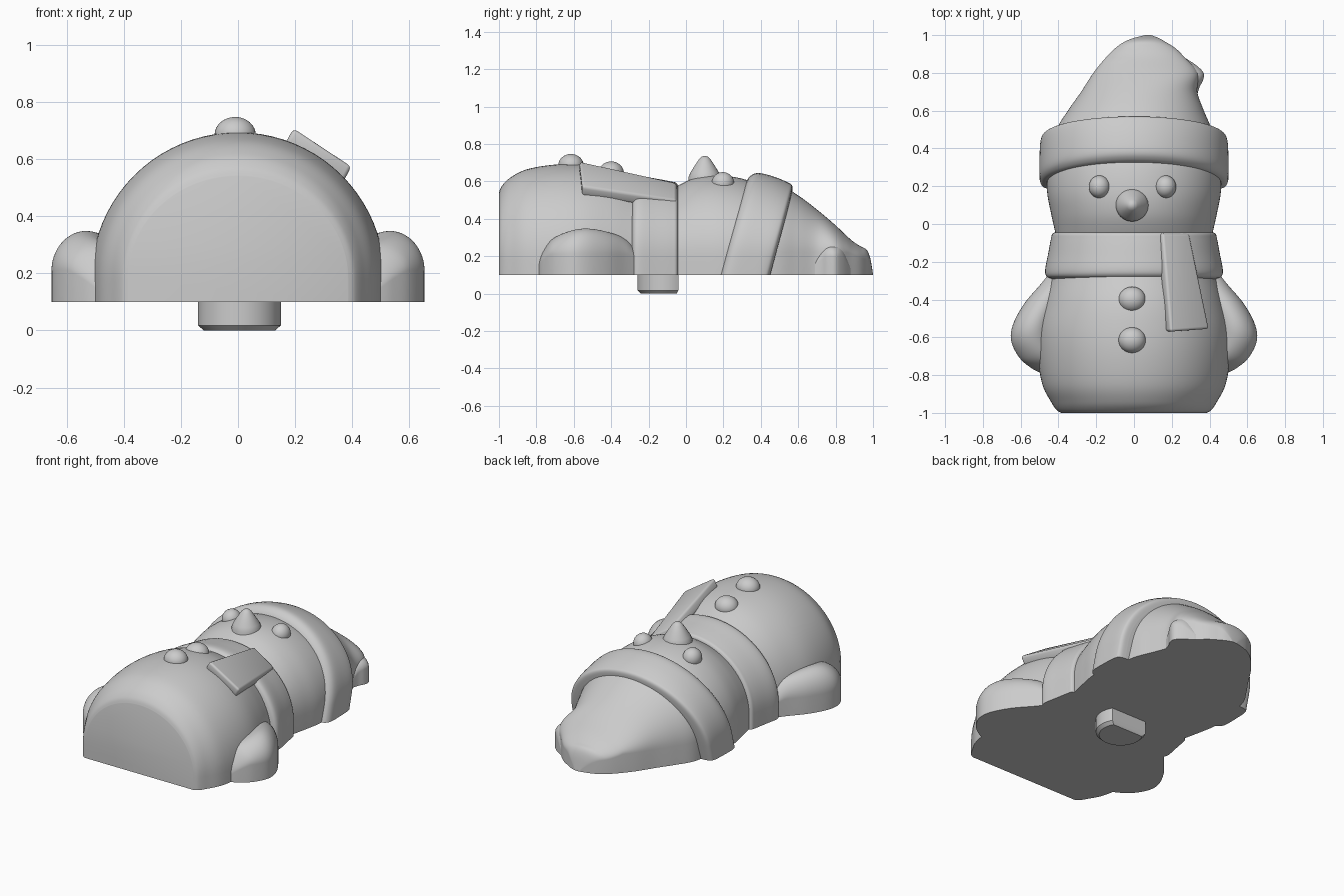
import bpy, bmesh, math
from mathutils import Vector, Matrix

if "Cube" in bpy.data.objects:
    bpy.data.objects.remove(bpy.data.objects["Cube"], do_unlink=True)

BASE = 0.1
grey = bpy.data.materials.new("plain_grey")
grey.use_nodes = True
colour = (0.6, 0.6, 0.6, 1)
grey.diffuse_color = colour
grey.node_tree.nodes["Principled BSDF"].inputs["Base Color"].default_value = colour


def finish(name, bm, angle=40):
    bmesh.ops.recalc_face_normals(bm, faces=bm.faces)
    mesh = bpy.data.meshes.new(name)
    bm.to_mesh(mesh)
    bm.free()
    obj = bpy.data.objects.new(name, mesh)
    bpy.context.collection.objects.link(obj)
    mesh.materials.append(grey)
    bpy.ops.object.select_all(action='DESELECT')
    obj.select_set(True)
    bpy.context.view_layer.objects.active = obj
    bpy.ops.object.shade_smooth_by_angle(angle=math.radians(angle))
    return obj


def smooth_stations(st, steps=6):
    """Spline through (y, left x, right x, top z) stations."""
    out = []
    for i in range(len(st) - 1):
        p = [Vector(st[max(0, min(len(st) - 1, i + k))]) for k in (-1, 0, 1, 2)]
        for s in range(steps):
            t = s / steps
            out.append(0.5 * (2 * p[1] + (p[2] - p[0]) * t
                              + (2 * p[0] - 5 * p[1] + 4 * p[2] - p[3]) * t * t
                              + (3 * p[1] - p[0] - 3 * p[2] + p[3]) * t ** 3))
    return out + [Vector(st[-1])]


def dome_loft(name, stations, wall=0.2, lean=0.0, n=40):
    """Flat-backed dome sections along y, with a short upright wall."""
    bm = bmesh.new()
    rings = []
    for y, x0, x1, top in smooth_stations(stations):
        w = min(wall, BASE + 0.6 * (top - BASE))
        cx, hw = (x0 + x1) / 2, (x1 - x0) / 2
        pts = [(x0, BASE)]
        for i in range(n + 1):
            a = math.pi * (1 - i / n)
            pts.append((cx + hw * math.cos(a), w + (top - w) * math.sin(a)))
        pts.append((x1, BASE))
        rings.append([bm.verts.new((x, y + lean * (z - BASE), z)) for x, z in pts])
    for a, b in zip(rings, rings[1:]):
        m = len(a)
        for i in range(m):
            j = (i + 1) % m
            bm.faces.new((a[i], a[j], b[j], b[i]))
    bm.faces.new(rings[0])
    bm.faces.new(rings[-1])
    return finish(name, bm)


def sym(rows):
    return [(y, -h, h, top) for y, h, top in rows]


def ball(name, centre, size, turn=0):
    bm = bmesh.new()
    bmesh.ops.create_uvsphere(bm, u_segments=32, v_segments=16, radius=1)
    bm.transform(Matrix.Translation(centre) @ Matrix.Rotation(turn, 4, 'Z')
                 @ Matrix.Diagonal((*size, 1)))
    return finish(name, bm)


# Body, head and hat
dome_loft("body", sym([(-1, .385, .54), (-.985, .41, .575), (-.94, .44, .62),
                       (-.85, .485, .665), (-.7, .51, .69), (-.55, .51, .69),
                       (-.4, .475, .665), (-.25, .43, .6), (-.15, .42, .56)]), .18)
dome_loft("head", sym([(-.12, .4, .53), (-.03, .42, .585), (.06, .44, .622),
                       (.17, .46, .633), (.3, .46, .615), (.42, .44, .57)]))
dome_loft("hat_band", sym([(.185, .455, .59), (.2, .485, .628), (.24, .5, .645),
                           (.33, .5, .625), (.41, .495, .595), (.44, .48, .575),
                           (.45, .44, .53)]), .2, .27)
dome_loft("hat", [(.38, -.43, .43, .59), (.5, -.41, .41, .58), (.6, -.35, .37, .525),
                  (.7, -.28, .335, .45), (.8, -.215, .34, .365), (.88, -.15, .27, .29),
                  (.93, -.1, .22, .255), (.965, -.05, .165, .235), (.985, 0, .13, .19),
                  (1, .06, .09, .105)], .22)
dome_loft("hat_tip", [(.66, .29, .33, .14), (.72, .25, .345, .23), (.76, .22, .365, .26),
                      (.8, .2, .368, .26), (.84, .2, .33, .24), (.88, .2, .27, .15)], .2)

# Scarf wrap
dome_loft("scarf_wrap", sym([(-.29, .44, .58), (-.275, .465, .615), (-.24, .47, .627),
                             (-.16, .455, .615), (-.08, .44, .6), (-.05, .43, .59),
                             (-.04, .4, .56)]))

# Hanging scarf end
bm = bmesh.new()
top_corners = [(.195, -.57, .71), (.4, -.555, .575), (.295, -.05, .5), (.15, -.05, .595)]
upper = [bm.verts.new(c) for c in top_corners]
lower = [bm.verts.new(Vector(c) + Vector((-.03, 0, -.055))) for c in top_corners]
bm.faces.new(upper)
bm.faces.new(lower[::-1])
for i in range(4):
    j = (i + 1) % 4
    bm.faces.new((upper[i], lower[i], lower[j], upper[j]))
bmesh.ops.bevel(bm, geom=bm.edges[:], offset=.015, segments=3, affect='EDGES', profile=.5)
finish("scarf_end", bm)

# Arms
arm = [(-.79, .4, .49, .17), (-.765, .36, .54, .23), (-.71, .38, .605, .295),
       (-.62, .42, .65, .335), (-.53, .42, .64, .348), (-.42, .38, .58, .33),
       (-.32, .33, .495, .29), (-.25, .3, .44, .22)]
dome_loft("left_arm", arm, .21)
dome_loft("right_arm", [(y, -b, -a, t) for y, a, b, t in arm], .21)

# Eyes and buttons
for name, x in (("right_eye", -.183), ("left_eye", .167)):
    ball(name, (x, .197, .59), (.056, .06, .06))
for name, y, z in (("upper_button", -.4, .645), ("lower_button", -.615, .685)):
    ball(name, (-.01, y, z), (.072, .068, .062))

# Nose: rounded cone turned about z
bm = bmesh.new()
profile = [(.088, .56), (.086, .625), (.075, .65), (.05, .69), (.03, .72), (.016, .733), (0, .737)]
verts = [bm.verts.new((r, 0, z)) for r, z in profile]
edges = [bm.edges.new(p) for p in zip(verts, verts[1:])]
bmesh.ops.spin(bm, geom=verts + edges, cent=(0, 0, 0), axis=(0, 0, 1),
               angle=2 * math.pi, steps=32, use_merge=True)
bmesh.ops.remove_doubles(bm, verts=bm.verts, dist=1e-5)
bm.transform(Matrix.Translation((-.01, .1, 0)))
finish("nose", bm, 60)

# Mounting peg with one flat side
bm = bmesh.new()
half = math.radians(31)
outline = []
for i in range(41):
    a = math.pi - half + (math.pi + 2 * half) * i / 40
    outline.append((math.cos(a), math.sin(a)))
rings = []
for z, r in ((0, .125), (.018, .145), (.15, .145)):
    rings.append([bm.verts.new((.005 + r * c, -.115 + r * s, z)) for c, s in outline])
for a, b in zip(rings, rings[1:]):
    for i in range(len(a)):
        j = (i + 1) % len(a)
        bm.faces.new((a[i], a[j], b[j], b[i]))
bm.faces.new(rings[0])
bm.faces.new(rings[-1])
finish("mounting_peg", bm, 30)
